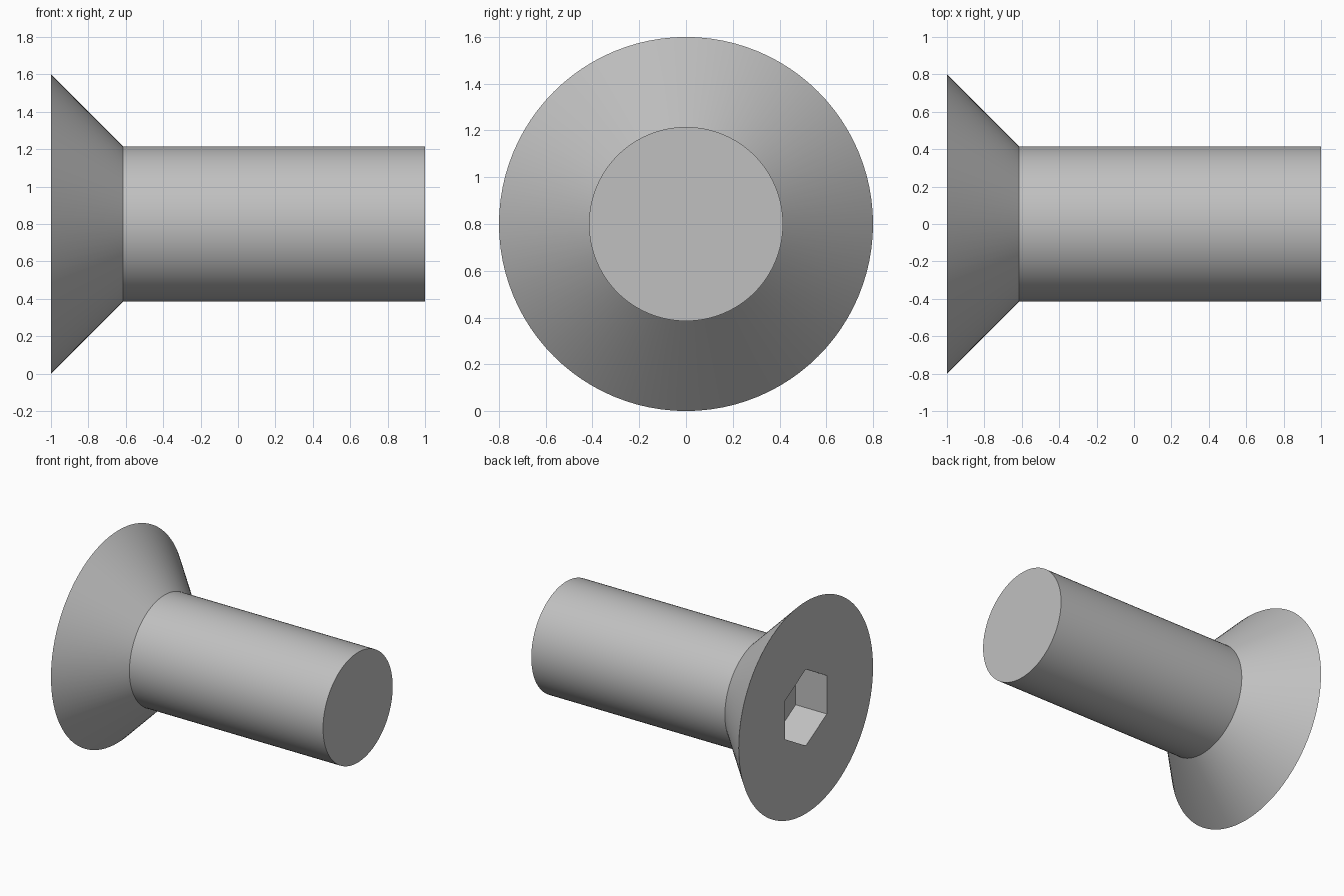
import bpy
import bmesh
import math
from mathutils import Matrix

cube = bpy.data.objects.get("Cube")
if cube:
    bpy.data.objects.remove(cube, do_unlink=True)

AXIS_Z = 0.8          # height of the screw axis
HEAD_R, SHAFT_R = 0.8, 0.415
SOCKET_FLATS, SOCKET_DEPTH = 0.5, 0.26
SEGMENTS = 96

steel = bpy.data.materials.new("grey steel")
steel.use_nodes = True
steel.diffuse_color = (0.53, 0.53, 0.53, 1)
steel.node_tree.nodes["Principled BSDF"].inputs["Base Color"].default_value = steel.diffuse_color


def lathe(name, profile, sides, turn=0.0):
    """Revolve (x, radius) points about the screw axis and cap both ends."""
    bm = bmesh.new()
    rings = []
    for x, r in profile:
        angles = [turn + math.tau * i / sides for i in range(sides)]
        rings.append([bm.verts.new((x, r * math.cos(a), r * math.sin(a))) for a in angles])
    for a, b in zip(rings, rings[1:]):
        for i in range(sides):
            j = (i + 1) % sides
            bm.faces.new((a[i], a[j], b[j], b[i]))
    bm.faces.new(rings[0])
    bm.faces.new(rings[-1])
    bmesh.ops.recalc_face_normals(bm, faces=bm.faces)
    bm.transform(Matrix.Translation((0, 0, AXIS_Z)))
    mesh = bpy.data.meshes.new(name)
    bm.to_mesh(mesh)
    bm.free()
    mesh.materials.append(steel)
    obj = bpy.data.objects.new(name, mesh)
    bpy.context.collection.objects.link(obj)
    return obj


# Countersunk head with a 45 degree cone running into the plain shaft
screw = lathe("countersunk_screw",
              [(-1, HEAD_R), (-1 + HEAD_R - SHAFT_R, SHAFT_R), (1, SHAFT_R)], SEGMENTS)

# Hexagonal drive socket, with corners at top and bottom
corner_r = SOCKET_FLATS / math.sqrt(3)
cutter = lathe("socket_cutter",
               [(-1.1, corner_r), (-1 + SOCKET_DEPTH, corner_r)], 6, math.pi / 2)
cutter.hide_render = True

bpy.ops.object.select_all(action="DESELECT")
screw.select_set(True)
bpy.context.view_layer.objects.active = screw
cut = screw.modifiers.new("hex socket", "BOOLEAN")
cut.operation = "DIFFERENCE"
cut.solver = "EXACT"
cut.object = cutter
bpy.ops.object.modifier_apply(modifier=cut.name)
bpy.data.objects.remove(cutter, do_unlink=True)

# Round surfaces smooth, rims and socket edges sharp
bpy.ops.object.shade_smooth_by_angle(angle=math.radians(30))
